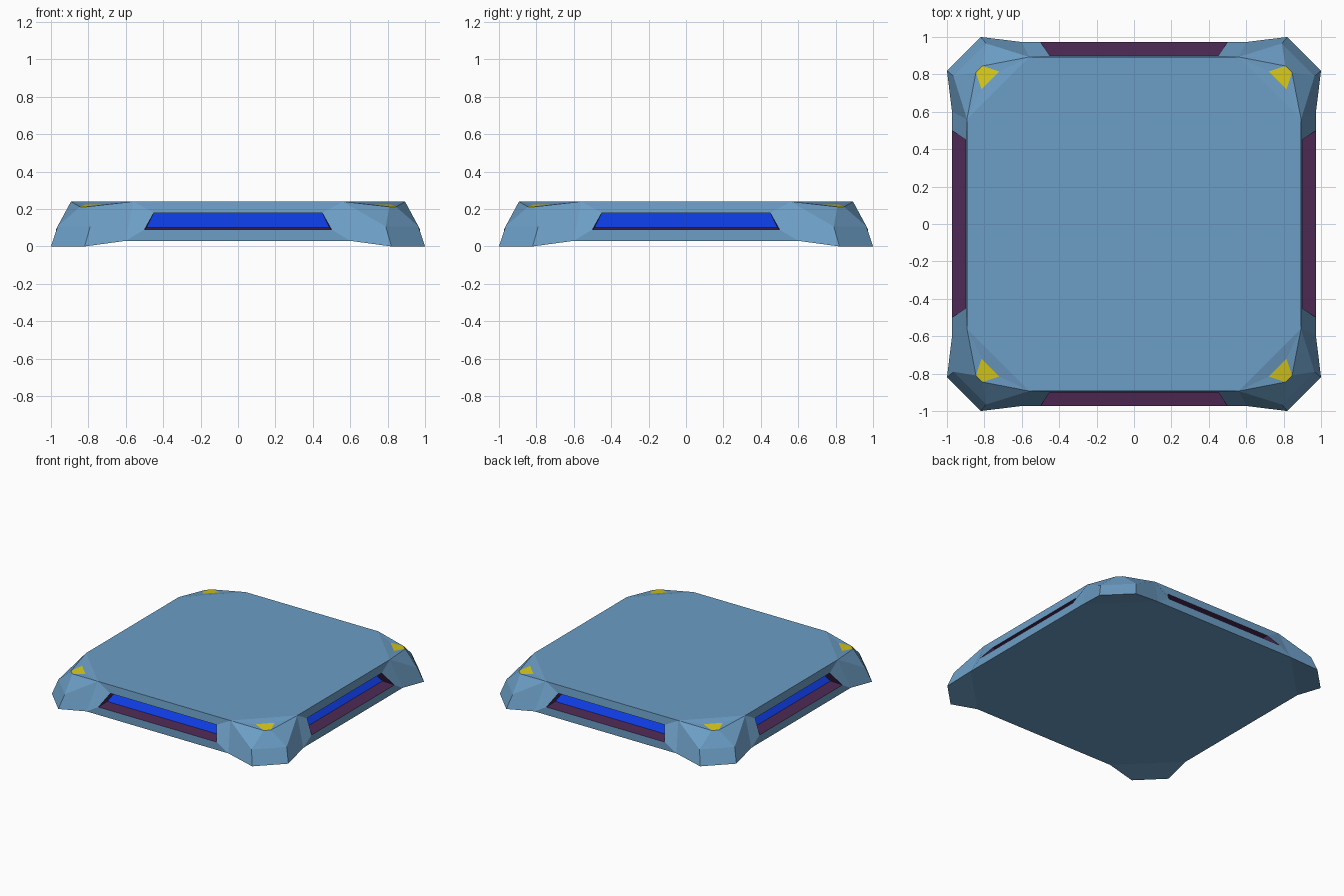
import bpy, bmesh
from mathutils import Vector, Matrix
from math import pi

if "Cube" in bpy.data.objects:
    bpy.data.objects.remove(bpy.data.objects["Cube"])


def material(name, rgb):
    m = bpy.data.materials.new(name)
    m.diffuse_color = (*rgb, 1)
    m.use_nodes = True
    m.node_tree.nodes["Principled BSDF"].inputs["Base Color"].default_value = m.diffuse_color
    return m


BLUE_GREY = material("blue_grey", (0.15, 0.34, 0.56))
PURPLE = material("dark_purple", (0.075, 0.022, 0.09))
BLUE = material("bright_blue", (0.004, 0.045, 0.75))
YELLOW = material("yellow", (0.68, 0.58, 0.01))

# Profile points of half a side: (along the side, outward, up)
TOP, KNEE, FOOT = (.56, .893, .24), (.79, .965, .107), (.82, 1, 0)
RIM, SLOT_LOW, SLOT_HIGH = (.6, .973, .03), (.5, .973, .09), (.45, .9, .18)
LAMP_IN, LAMP_OUT = (.72, .815, .225), (.81, .845, .212)
PANEL_LOW, PANEL_HIGH = (.49, .88, .1), (.45, .8, .18)


def right(p):
    return Vector((p[0], -p[1], p[2]))


def left(p):
    return Vector((-p[0], -p[1], p[2]))


def around(p):
    # the same point on the neighbouring side, across the corner diagonal
    return Vector((p[1], -p[0], p[2]))


def bridge(a, b):
    return [left(a), right(a), right(b), left(b)]


def corner(a, b):
    return [right(a), around(a), around(b), right(b)]


def build(name, polys, mat, ref, outward=True):
    bm = bmesh.new()
    for poly in polys:
        bm.faces.new([bm.verts.new(p) for p in poly])
    bmesh.ops.remove_doubles(bm, verts=bm.verts, dist=1e-4)
    bm.normal_update()
    for f in bm.faces:
        away = f.normal.dot(f.calc_center_median() - ref) > 0
        if away != outward:
            f.normal_flip()
    me = bpy.data.meshes.new(name)
    bm.to_mesh(me)
    bm.free()
    me.materials.append(mat)
    ob = bpy.data.objects.new(name, me)
    bpy.context.collection.objects.link(ob)
    return ob


# One quarter of the shell: a side wall and a corner foot
quarter = [bridge(TOP, SLOT_HIGH), bridge(SLOT_LOW, RIM),
           corner(TOP, LAMP_IN), corner(LAMP_OUT, KNEE),
           corner(KNEE, FOOT), corner(FOOT, RIM)]
for side in (left, right):
    for face in ((TOP, KNEE, FOOT, RIM), (TOP, RIM, SLOT_LOW, SLOT_HIGH),
                 (TOP, LAMP_IN, LAMP_OUT), (TOP, LAMP_OUT, KNEE)):
        quarter.append([side(p) for p in face])

turns = [Matrix.Rotation(i * pi / 2, 3, 'Z') for i in range(4)]
shell = [[t @ p for p in poly] for t in turns for poly in quarter]
# Flat top and underside
for p in (TOP, RIM):
    shell.append([t @ q for t in turns for q in (left(p), right(p))])
middle = Vector((0, 0, .12))
build("tile_body", shell, BLUE_GREY, middle)

# Recessed side slots with glowing panels, and corner lamps
slot = [bridge(SLOT_LOW, PANEL_LOW), bridge(SLOT_HIGH, PANEL_HIGH)]
for side in (left, right):
    slot.append([side(p) for p in (SLOT_LOW, SLOT_HIGH, PANEL_HIGH, PANEL_LOW)])
opening = Vector((0, -.92, .13))
for i in range(4):
    parts = [
        build(f"slot_lining_{i + 1}", slot, PURPLE, opening, False),
        build(f"slot_panel_{i + 1}", [bridge(PANEL_LOW, PANEL_HIGH)], BLUE, opening, False),
        build(f"corner_lamp_{i + 1}", [corner(LAMP_IN, LAMP_OUT)], YELLOW, middle),
    ]
    for ob in parts:
        ob.rotation_euler.z = i * pi / 2
